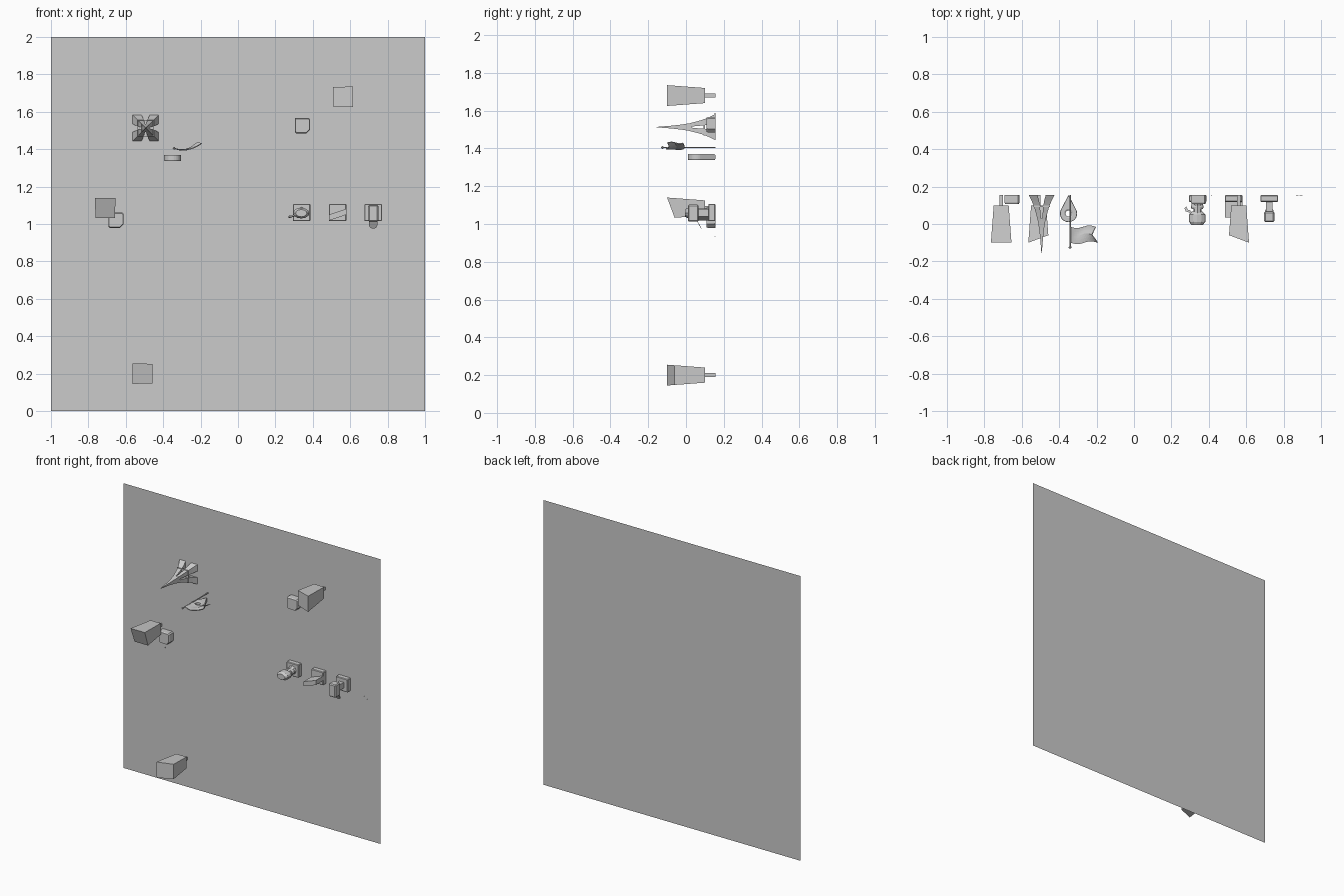
import bpy, bmesh, math
from mathutils import Vector

if "Cube" in bpy.data.objects:
    bpy.data.objects.remove(bpy.data.objects["Cube"])

WALL = 0.155


def make(name, verts, faces):
    me = bpy.data.meshes.new(name)
    me.from_pydata(verts, [], faces)
    bm = bmesh.new()
    bm.from_mesh(me)
    bmesh.ops.recalc_face_normals(bm, faces=bm.faces)
    bm.to_mesh(me)
    bm.free()
    ob = bpy.data.objects.new(name, me)
    bpy.context.collection.objects.link(ob)
    return ob


def loft(name, rings, closed_ends=True):
    n = len(rings[0])
    verts = [p for r in rings for p in r]
    faces = [(k * n + i, k * n + (i + 1) % n, (k + 1) * n + (i + 1) % n, (k + 1) * n + i)
             for k in range(len(rings) - 1) for i in range(n)]
    if closed_ends:
        faces += [tuple(range(n)), tuple(range(len(verts) - n, len(verts)))]
    return make(name, verts, faces)


def rect(x0, x1, z0, z1, y):
    return [(x0, y, z0), (x1, y, z0), (x1, y, z1), (x0, y, z1)]


def box(name, x0, x1, y0, y1, z0, z1, bevel=0):
    ob = loft(name, [rect(x0, x1, z0, z1, y0), rect(x0, x1, z0, z1, y1)])
    if bevel:
        m = ob.modifiers.new("bevel", 'BEVEL')
        m.width = bevel
        m.segments = 1
    return ob


# wall panel
make("wall_panel", rect(-1, 1, 0, 2, WALL), [(0, 1, 2, 3)])


# tapered boxes with a slanted front, each on a short stub
def hood(name, cx, cz, depths):
    signs = [(-1, -1), (1, -1), (1, 1), (-1, 1)]
    back = [(cx + sx * .04, .1, cz + sz * .04) for sx, sz in signs]
    front = []
    for (sx, sz), y in zip(signs, depths):
        h = .04 + .015 * (.1 - y) / .2
        front.append((cx + sx * h, y, cz + sz * h))
    loft(name, [front, back])
    box(name + "_stub", cx - .01, cx + .01, .1, WALL, cz - .01, cz + .01)


hood("upper_hood", .56, 1.68, (-.06, -.1, -.1, -.06))
hood("lower_hood", -.51, .2, (-.1, -.06, -.06, -.1))
hood("side_hood", -.71, 1.085, (-.06, -.06, -.1, -.1))


# small blocks with clipped corners
def clipped_block(name, cx, cz):
    h, a, b = .041, .008, .02
    pts = [(-h + a, -h), (h - b, -h), (h, -h + b), (h, h - a), (h - a, h), (-h, h), (-h, -h + a)]
    loft(name, [[(cx + x * s, y, cz + z * s) for x, z in pts]
                for y, s in ((.108, .9), (.116, 1), (WALL, 1))])


clipped_block("upper_block", .345, 1.525)
clipped_block("side_block", -.652, 1.02)

# lattice tower pointing out of the wall: four flared legs and a spire
tx, tz = -.494, 1.513
legs = [(.155, .069, .022), (.125, .054, .014), (.095, .041, .009), (.06, .031, .006), (.02, .021, .002)]
for sx in (-1, 1):
    for sz in (-1, 1):
        loft("tower_leg", [rect(*sorted((tx + sx * i, tx + sx * o)), *sorted((tz + sz * i, tz + sz * o)), y)
                           for y, o, i in legs])


def tower_part(name, prof):
    loft(name, [rect(tx - h, tx + h, tz - h, tz + h, y) for y, h in prof])


tower_part("tower_spire", [(.03, .022), (-.02, .014), (-.07, .008), (-.12, .004), (-.155, .001)])
tower_part("tower_deck", [(.1, .044), (.092, .044)])

# map pin with a hole, its tip on the wall
px, py, r = -.35, .056, .046
N = 32
outer, inner = [], []
for k in range(N):
    a = math.pi / 2 + 2 * math.pi * k / N
    c, s = math.cos(a), math.sin(a)
    d = abs((a - math.pi / 2 + math.pi) % (2 * math.pi) - math.pi)
    lim = math.acos(r / (.155 - py))
    R = r / math.cos(d - lim) if d < lim else r
    outer.append((R * c, R * s))
    inner.append((c, s))


def pin_ring(pts, s, z):
    return [(px + x * s, py + y * s, z) for x, y in pts]


loft("map_pin", [pin_ring(inner, .016, 1.342), pin_ring(inner, .024, 1.338), pin_ring(outer, .96, 1.338),
                 pin_ring(outer, 1, 1.343), pin_ring(outer, 1, 1.365), pin_ring(outer, .96, 1.37),
                 pin_ring(inner, .024, 1.37), pin_ring(inner, .016, 1.366),
                 pin_ring(inner, .016, 1.342)], False)


# flag pole with end knob
def rod(name, prof, cx, cz, n=10):
    return loft(name, [[(cx + h * math.cos(2 * math.pi * i / n), y, cz + h * math.sin(2 * math.pi * i / n))
                        for i in range(n)] for y, h in prof])


rod("flag_pole", [(WALL, .004), (-.12, .004)], -.342, 1.405)
rod("flag_knob", [(-.118, .003), (-.122, .007), (-.128, .007), (-.132, .003)], -.342, 1.405)

# waving swallowtail flag
nu, nv = 14, 8
verts, faces = [], []
for j in range(nv + 1):
    v = j / nv
    for i in range(nu + 1):
        u = i / nu
        length = .142 - .025 * (1 - abs(2 * v - 1)) - .01 * v
        z = 1.407 - .05 * u + .075 * u * u + .004 * math.sin(6 * v) * u
        verts.append((-.338 + u * length, -.1 + .085 * v - .012 * math.sin(2 * math.pi * u) * .6, z))
for j in range(nv):
    for i in range(nu):
        a = j * (nu + 1) + i
        faces.append((a, a + 1, a + nu + 2, a + nu + 1))
flag = make("flag", verts, faces)
flag.modifiers.new("thick", 'SOLIDIFY').thickness = .005

# three fixtures on square wall plates
for name, cx in (("knob", .34), ("shelf", .533), ("dispenser", .723)):
    box(name + "_plate", cx - .047, cx + .047, .118, WALL, 1.015, 1.107, .004)

# knob fixture: neck, flattened octagonal head, collar, hooked spout
rod("knob_neck", [(.118, .03), (.1, .022), (.06, .022)], .34, 1.06, 8)


def oval(name, prof, hz):
    loft(name, [[(.338 + hx * math.cos(math.pi * i / 6), y, 1.058 + hx * hz * math.sin(math.pi * i / 6))
                 for i in range(12)] for y, hx in prof])


oval("knob_head", [(.066, .028), (.05, .044), (.012, .044), (-.005, .03)], .65)
oval("knob_collar", [(.106, .03), (.092, .034), (.08, .03)], .65)
path = [(.312, .05, 1.045), (.296, .068, 1.044), (.282, .072, 1.041), (.275, .088, 1.038)]
loft("knob_spout", [[(x + dx, y + dx, z + dz) for dx, dz in
                     ((-.005, -.005), (.005, -.005), (.005, .005), (-.005, .005))] for x, y, z in path])

# shelf fixture: slanted slab
slab = [(.486, 1.018), (.58, 1.05), (.58, 1.082), (.486, 1.05)]
loft("slanted_shelf", [[(x, y, z) for x, z in slab] for y in (.035, .12)])

# dispenser fixture: stem, upright body and tilted rounded tongue
box("dispenser_stem", .706, .74, .06, .12, 1.04, 1.08)
box("dispenser_body", .696, .75, .01, .066, 1.012, 1.102, .006)
tongue = [(.7, 1.03), (.7, 1.0)] + [(.723 - .023 * math.cos(math.pi * k / 8), .998 - .023 * math.sin(math.pi * k / 8))
                                    for k in range(1, 8)] + [(.746, 1.0), (.746, 1.03)]
loft("dispenser_tongue", [[(x, .05 + (1.03 - z) * .55 + t, z) for x, z in tongue] for t in (0, .003)])

# tiny flecks on the wall
for x, z in ((.872, 1.0), (.893, .985), (-.677, .933), (.415, 1.585)):
    w = .007 if x > .8 else .003
    box("wall_fleck", x - w, x + w, WALL - .003, WALL, z - w * .7, z + w * .7)
